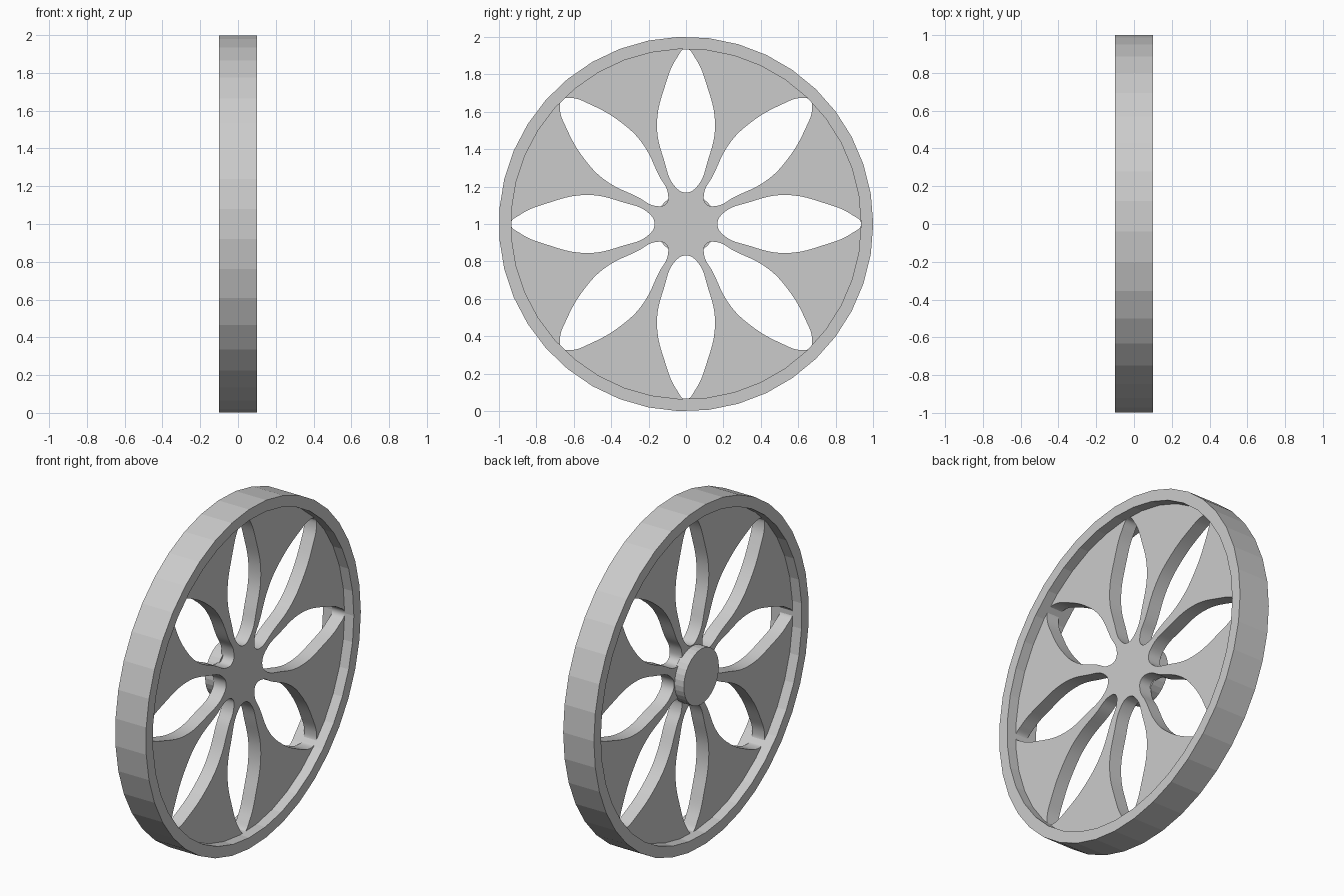
import bpy, bmesh
from math import sin, cos, pi, tau, radians

if "Cube" in bpy.data.objects:
    bpy.data.objects.remove(bpy.data.objects["Cube"])

SIDES = 39        # rim facets
AXLE_Z = 1.0


def lathe(name, profile, sides):
    """Spin a closed (x, radius) profile around the wheel axle."""
    bm = bmesh.new()
    rings = []
    for i in range(sides):
        a = tau * i / sides
        rings.append([bm.verts.new((x, r * cos(a), r * sin(a))) for x, r in profile])
    n = len(profile)
    for i in range(sides):
        r0, r1 = rings[i], rings[(i + 1) % sides]
        for j in range(n):
            k = (j + 1) % n
            bm.faces.new((r0[j], r0[k], r1[k], r1[j]))
    bmesh.ops.recalc_face_normals(bm, faces=bm.faces)
    mesh = bpy.data.meshes.new(name)
    bm.to_mesh(mesh)
    bm.free()
    ob = bpy.data.objects.new(name, mesh)
    ob.location.z = AXLE_Z
    bpy.context.collection.objects.link(ob)
    return ob


# Faceted outer rim
lathe("rim", [(-0.1, 0.935), (0.1, 0.935), (0.1, 1.0), (-0.1, 1.0)], SIDES)

# Hub boss on the back of the plate, flush with the rim face
bpy.ops.mesh.primitive_cylinder_add(vertices=32, radius=0.163, depth=0.07,
                                    location=(-0.065, 0, AXLE_Z),
                                    rotation=(0, radians(90), 0))
bpy.context.object.name = "hub"

# Half outlines of the petal openings: (distance from axle, half width)
STRAIGHT = [(0.168, 0), (0.198, 0.057), (0.34, 0.117), (0.53, 0.155),
            (0.75, 0.108), (0.885, 0.05), (0.935, 0)]
DIAGONAL = [(0.152, 0), (0.185, 0.048), (0.283, 0.08), (0.46, 0.138),
            (0.60, 0.142), (0.813, 0.09), (0.918, 0.035), (0.936, 0)]

# Spoke plate: filled flat curve with eight petal openings
curve = bpy.data.curves.new("spoke_plate", 'CURVE')
curve.dimensions = '2D'
curve.fill_mode = 'BOTH'
curve.extrude = 0.04
curve.resolution_u = 6

edge = curve.splines.new('POLY')
edge.points.add(77)
for i, p in enumerate(edge.points):
    a = tau * i / 78
    p.co = (0.952 * cos(a), 0.952 * sin(a), 0, 1)
edge.use_cyclic_u = True

for i in range(8):
    half = DIAGONAL if i % 2 else STRAIGHT
    outline = half + [(r, -w) for r, w in reversed(half[1:-1])]
    a = i * pi / 4
    petal = curve.splines.new('BEZIER')
    petal.bezier_points.add(len(outline) - 1)
    for bp, (r, w) in zip(petal.bezier_points, outline):
        bp.co = (r * cos(a) - w * sin(a), r * sin(a) + w * cos(a), 0)
        bp.handle_left_type = bp.handle_right_type = 'AUTO'
    petal.use_cyclic_u = True

plate = bpy.data.objects.new("spoke_plate", curve)
plate.location.z = AXLE_Z
plate.rotation_euler = (radians(90), 0, radians(90))
bpy.context.collection.objects.link(plate)

# Turn the plate into a mesh with clean shading
bpy.ops.object.select_all(action='DESELECT')
plate.select_set(True)
bpy.context.view_layer.objects.active = plate
bpy.ops.object.convert(target='MESH')
bpy.ops.object.shade_smooth_by_angle(angle=radians(30))
